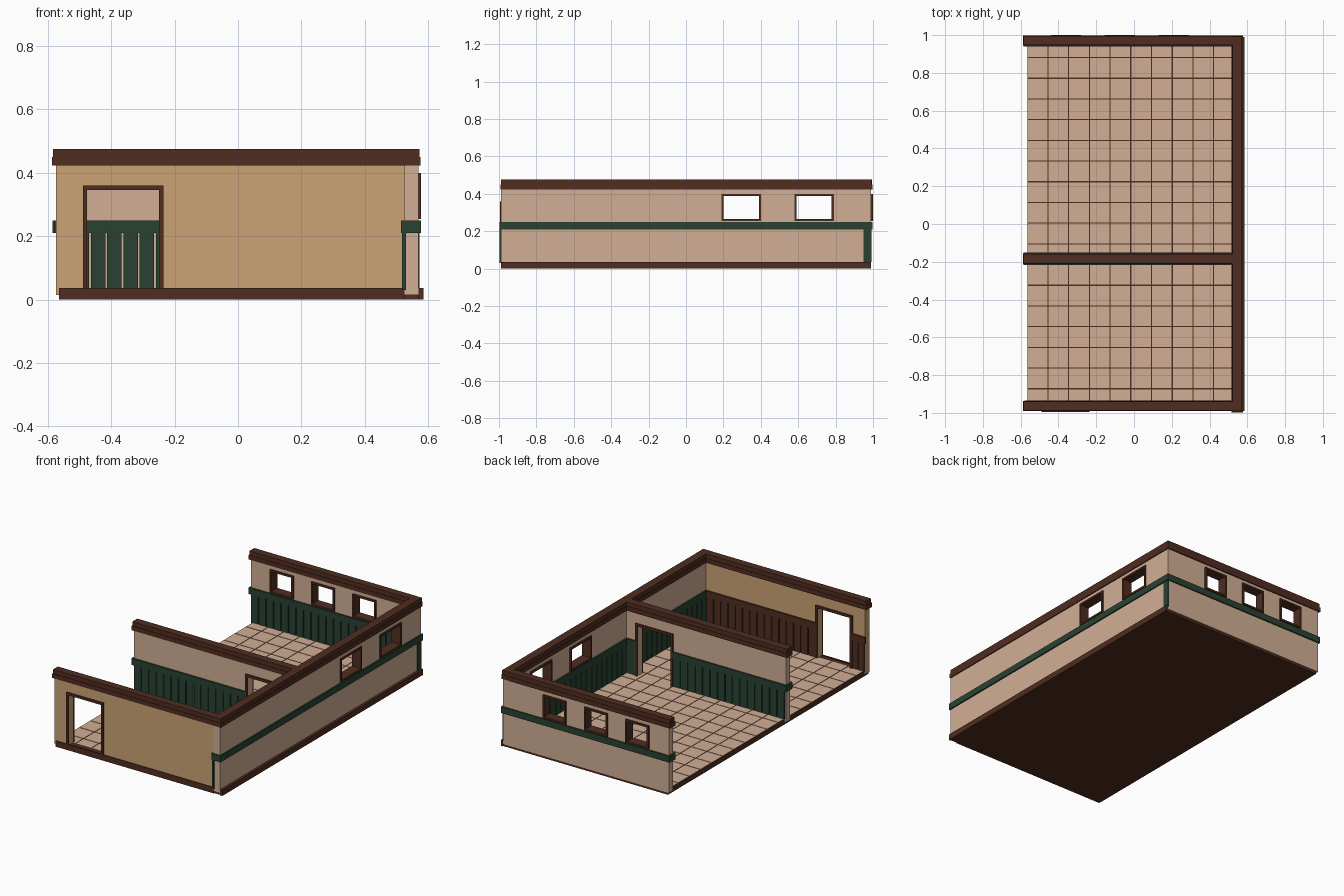
import bpy, bmesh
from mathutils import Vector

if "Cube" in bpy.data.objects:
    bpy.data.objects.remove(bpy.data.objects["Cube"])


def material(name, rgb):
    m = bpy.data.materials.new(name)
    m.diffuse_color = (*rgb, 1)
    m.use_nodes = True
    m.node_tree.nodes["Principled BSDF"].inputs["Base Color"].default_value = m.diffuse_color
    return m


PINK = material("pink_plaster", (0.64, 0.43, 0.30))
TAN = material("tan_plaster", (0.60, 0.37, 0.18))
BROWN = material("dark_wood", (0.08, 0.026, 0.015))
GREEN = material("green_paint", (0.022, 0.055, 0.032))


def boxes(name, spans, mat):
    """One object made of boxes, each given as (x0, x1, y0, y1, z0, z1)."""
    bm = bmesh.new()
    for x0, x1, y0, y1, z0, z1 in spans:
        verts = bmesh.ops.create_cube(bm, size=1)["verts"]
        bmesh.ops.scale(bm, vec=(x1 - x0, y1 - y0, z1 - z0), verts=verts)
        bmesh.ops.translate(bm, vec=((x0 + x1) / 2, (y0 + y1) / 2, (z0 + z1) / 2), verts=verts)
    me = bpy.data.meshes.new(name)
    bm.to_mesh(me)
    bm.free()
    me.materials.append(mat)
    ob = bpy.data.objects.new(name, me)
    bpy.context.collection.objects.link(ob)
    return ob


def wall(name, span, holes, mat):
    """Solid wall with openings cut through it."""
    ob = boxes(name, [span], mat)
    if holes:
        cutter = boxes(name + "_cutter", holes, mat)
        mod = ob.modifiers.new("openings", "BOOLEAN")
        mod.operation, mod.solver, mod.object = "DIFFERENCE", "EXACT", cutter
        bpy.context.view_layer.objects.active = ob
        bpy.ops.object.modifier_apply(modifier=mod.name)
        bpy.data.objects.remove(cutter)
    return ob


def frame(u0, u1, z0, z1, v0, v1, t, sill=True, along="x"):
    """Frame bars around an opening; u runs along the wall, v through it."""
    bars = [(u0, u0 + t, z0, z1), (u1 - t, u1, z0, z1), (u0 + t, u1 - t, z1 - t, z1)]
    if sill:
        bars.append((u0 + t, u1 - t, z0, z0 + t))
    if along == "x":
        return [(a, b, v0, v1, c, d) for a, b, c, d in bars]
    return [(v0, v1, a, b, c, d) for a, b, c, d in bars]


def boards(u0, u1, v0, v1, along="x", pitch=0.051, gap=0.005):
    """Vertical panelling boards with narrow gaps."""
    n = max(1, round((u1 - u0) / pitch))
    p = (u1 - u0) / n
    out = []
    for i in range(n):
        a, b = u0 + i * p + gap / 2, u0 + (i + 1) * p - gap / 2
        out.append((a, b, v0, v1, 0.036, 0.212) if along == "x" else (v0, v1, a, b, 0.036, 0.212))
    return out


L, RI, RO = -0.575, 0.525, 0.57          # left ends, right wall inner and outer faces
FLOOR = 0.034
TOP = 0.43
FRONT, MID, BACK = (-0.985, -0.945), (-0.205, -0.163), (0.95, 0.99)
RAIL = (0.21, 0.25)
FDOOR, MDOOR = (-0.49, -0.235), (0.20, 0.46)
BACK_WINDOWS = [(-0.44, -0.28), (-0.155, 0.005), (0.13, 0.29)]
RIGHT_WINDOWS = [(0.19, 0.40), (0.58, 0.79)]
WZ = (0.255, 0.40)
T = 0.014

# Floor slab and raised tiles
boxes("floor_slab", [(-0.565, 0.585, -0.985, 0.985, 0, 0.032),
                     (-0.565, RI, -0.99, -0.98, 0, 0.036)], BROWN)
P, G = 0.1096, 0.003
boxes("floor_tiles", [(max(-0.564, -0.565 + i * P + G), min(RI, -0.565 + (i + 1) * P - G),
                       max(-0.95, -0.982 + j * P + G), min(0.955, -0.982 + (j + 1) * P - G),
                       0.02, FLOOR)
                      for i in range(10) for j in range(18)], PINK)

# Walls
door = lambda d, y: (d[0] + T, d[1] - T, y[0] - 0.1, y[1] + 0.1, -0.1, 0.36 - T)
wall("front_wall", (L, RI, *FRONT, 0.015, TOP), [door(FDOOR, FRONT)], TAN)
wall("middle_wall", (L, RI, *MID, 0.015, TOP), [door(MDOOR, MID)], PINK)
wall("back_wall", (L, RI, *BACK, 0.015, TOP),
     [(a + .004, b - .004, 0.8, 1.1, WZ[0] + .004, WZ[1] - .004) for a, b in BACK_WINDOWS], PINK)
wall("right_wall", (RI, RO, -0.99, 0.99, 0.015, TOP),
     [(0.4, 0.7, a + .004, b - .004, WZ[0] + .004, WZ[1] - .004) for a, b in RIGHT_WINDOWS], PINK)

# Door trims on both wall faces
for name, d, y in (("front_door_trim", FDOOR, FRONT), ("middle_door_trim", MDOOR, MID)):
    boxes(name, frame(*d, FLOOR, 0.36, y[0] - 0.01, y[0], T, False)
          + frame(*d, FLOOR, 0.36, y[1], y[1] + 0.011, T, False), BROWN)

# Window frames
for i, w in enumerate(BACK_WINDOWS):
    boxes(f"back_window_frame_{i + 1}", frame(*w, *WZ, 0.94, 1.0, 0.011), BROWN)
for i, w in enumerate(RIGHT_WINDOWS):
    boxes(f"right_window_frame_{i + 1}", frame(*w, *WZ, 0.515, 0.577, 0.011, along="y"), BROWN)

# Stepped cap moulding on each wall
for name, (y0, y1) in (("front", FRONT), ("middle", MID), ("back", BACK)):
    boxes(name + "_cap", [(-0.588, 0.52, y0 - 0.006, y1 + 0.007, 0.423, 0.45),
                          (-0.584, 0.523, y0 - 0.003, y1 + 0.004, 0.45, 0.476)], BROWN)
boxes("right_cap", [(0.518, 0.576, -0.992, 0.996, 0.423, 0.45),
                    (0.521, 0.573, -0.989, 0.993, 0.45, 0.476)], BROWN)

# Panelling boards
D = 0.007
boxes("front_panelling", boards(FDOOR[1], 0.517, FRONT[1], FRONT[1] + D)
      + boards(L, FDOOR[0], FRONT[1], FRONT[1] + D), BROWN)
mid = []
for v in ((MID[0] - D, MID[0]), (MID[1], MID[1] + D)):
    mid += boards(L + 0.005, MDOOR[0], *v) + boards(MDOOR[1], 0.517, *v)
boxes("middle_panelling", mid, GREEN)
boxes("back_panelling", boards(L + 0.005, 0.517, BACK[0] - D, BACK[0]), GREEN)
boxes("right_panelling", boards(FRONT[1], MID[0], RI - D, RI, "y")
      + boards(MID[1], BACK[0], RI - D, RI, "y"), GREEN)
boxes("corner_boards", [(0.518, 0.53, -0.996, -0.984, 0.03, 0.212),
                        (0.565, 0.573, 0.95, 0.991, 0.034, 0.212)], GREEN)

# Chair rails
E = 0.011
boxes("front_rail", [(FDOOR[1], 0.516, FRONT[1], FRONT[1] + E, *RAIL),
                     (L - 0.005, FDOOR[0], FRONT[1], FRONT[1] + E, *RAIL)], BROWN)
boxes("middle_rail", [(-0.585, MDOOR[0], MID[0] - E, MID[1] + E, *RAIL),
                      (MDOOR[1], 0.516, MID[0] - E, MID[1] + E, *RAIL)], GREEN)
boxes("back_rail", [(-0.585, 0.516, BACK[0] - E, 0.998, *RAIL)], GREEN)
boxes("right_rail", [(0.515, 0.578, -0.998, 0.998, *RAIL)], GREEN)

# Skirting outside the right wall
boxes("right_skirting", [(RO, 0.585, -0.99, 0.99, 0, 0.036)], BROWN)
